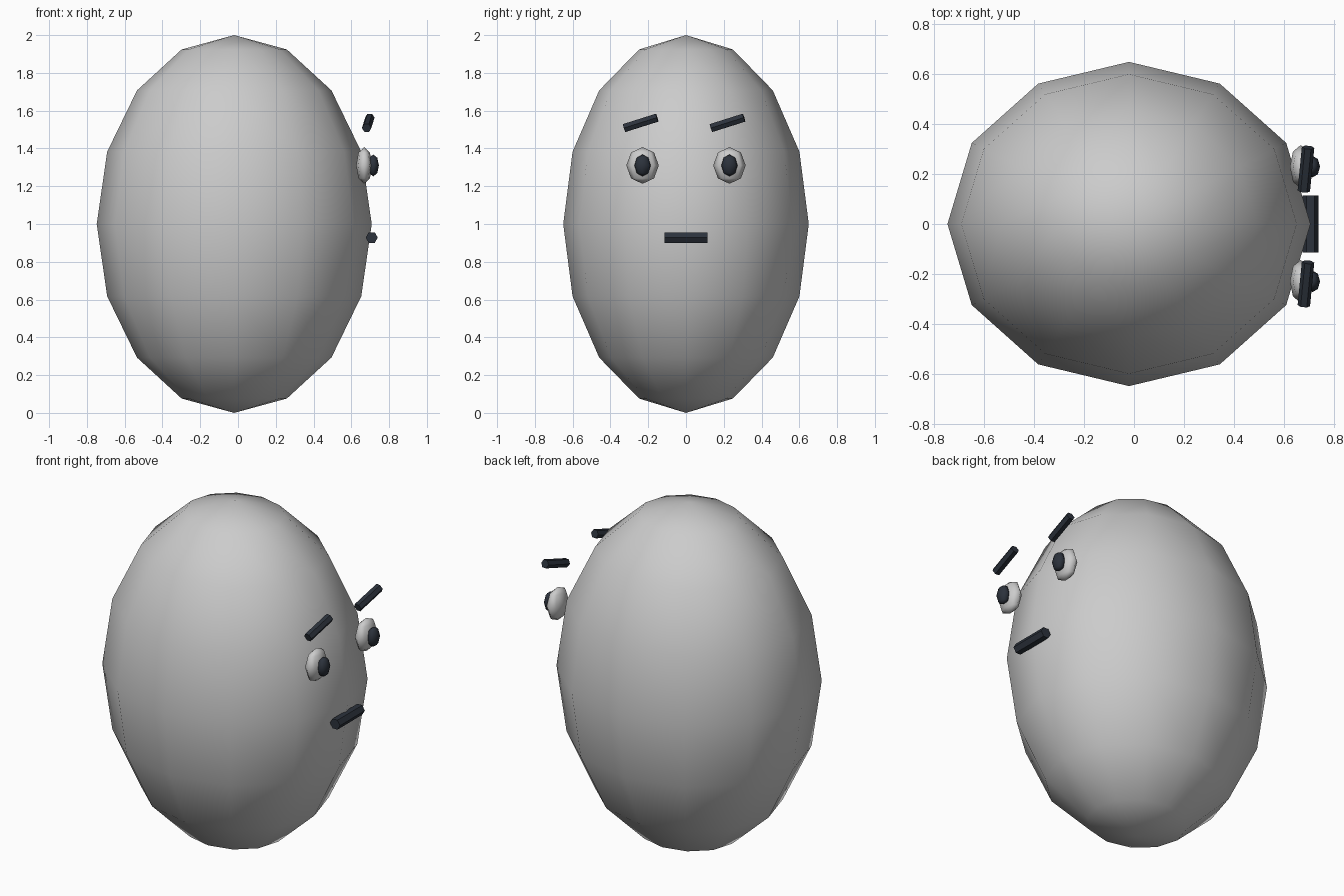
import bpy
from mathutils import Vector

if "Cube" in bpy.data.objects:
    bpy.data.objects.remove(bpy.data.objects["Cube"])

dark = bpy.data.materials.new("dark_slate")
dark.diffuse_color = (0.025, 0.032, 0.045, 1)
dark.use_nodes = True
dark.node_tree.nodes["Principled BSDF"].inputs["Base Color"].default_value = dark.diffuse_color


def ellipsoid(name, centre, radii, segments, rings, mat=None):
    bpy.ops.mesh.primitive_uv_sphere_add(segments=segments, ring_count=rings,
                                         radius=1, location=centre)
    ob = bpy.context.object
    ob.name = name
    ob.scale = radii
    bpy.ops.object.transform_apply(location=False, rotation=False, scale=True)
    bpy.ops.object.shade_smooth()
    if mat:
        ob.data.materials.append(mat)
    return ob


def rod(name, start, end, radius):
    # six-sided bar between two points
    a, b = Vector(start), Vector(end)
    bpy.ops.mesh.primitive_cylinder_add(vertices=6, radius=radius,
                                        depth=(b - a).length, location=(a + b) / 2)
    ob = bpy.context.object
    ob.name = name
    ob.rotation_euler = (b - a).to_track_quat('Z', 'X').to_euler()
    ob.data.materials.append(dark)
    return ob


# Egg-shaped head
ellipsoid("head", (-0.02, 0, 1), (0.728, 0.65, 1.0), 12, 8)

# Eyes and brows (both brows tilt the same way)
for side, y in (("right", -0.23), ("left", 0.23)):
    ellipsoid(side + "_eye", (0.668, y, 1.31), (0.043, 0.086, 0.097), 8, 4)
    ellipsoid(side + "_pupil", (0.716, y, 1.31), (0.03, 0.043, 0.058), 8, 4, dark)
    yb = y - 0.01
    rod(side + "_brow", (0.681, yb - 0.087, 1.508), (0.698, yb + 0.087, 1.563), 0.025)

# Straight mouth
rod("mouth", (0.708, -0.115, 0.928), (0.708, 0.115, 0.928), 0.032)
